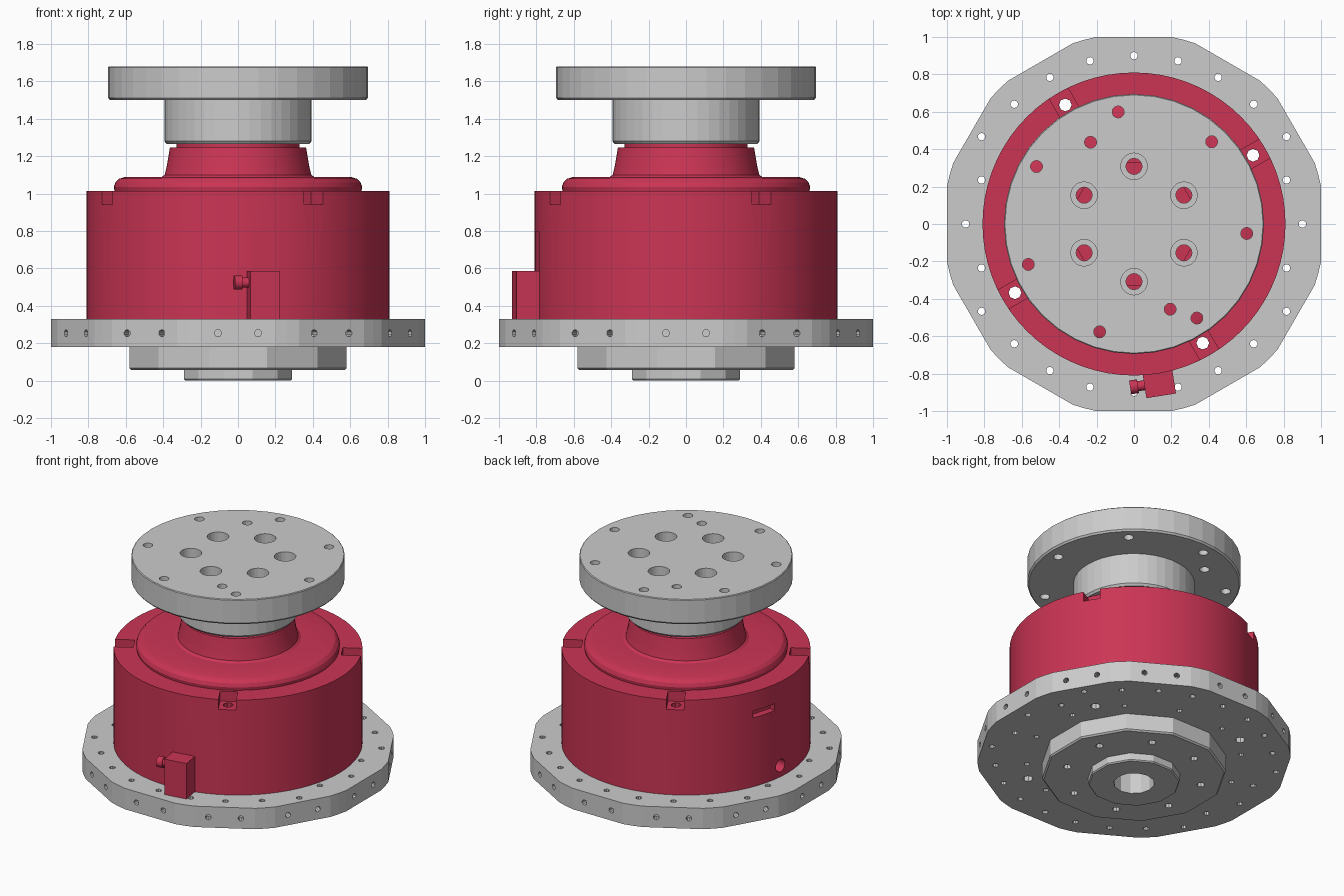
import bpy, bmesh, math
from mathutils import Matrix, Vector

if "Cube" in bpy.data.objects:
    bpy.data.objects.remove(bpy.data.objects["Cube"])

red = bpy.data.materials.new("red_paint")
red.diffuse_color = (0.60, 0.035, 0.09, 1)
red.use_nodes = True
red.node_tree.nodes["Principled BSDF"].inputs["Base Color"].default_value = red.diffuse_color


def polar(r, deg):
    a = math.radians(deg)
    return r * math.cos(a), r * math.sin(a)


def make(name, bm, mat=None):
    bmesh.ops.recalc_face_normals(bm, faces=bm.faces)
    me = bpy.data.meshes.new(name)
    bm.to_mesh(me)
    bm.free()
    ob = bpy.data.objects.new(name, me)
    bpy.context.collection.objects.link(ob)
    if mat:
        me.materials.append(mat)
    return ob


def stack(name, profile, angles, mat=None):
    """Solid of revolution: (radius, z) profile from bottom to top, swept over given angles."""
    bm = bmesh.new()
    rings = [[bm.verts.new((*polar(r, a), z)) for a in angles] for r, z in profile]
    n = len(angles)
    for lo, hi in zip(rings, rings[1:]):
        for i in range(n):
            j = (i + 1) % n
            bm.faces.new((lo[i], lo[j], hi[j], hi[i]))
    bm.faces.new(rings[0][::-1])
    bm.faces.new(rings[-1])
    return make(name, bm, mat)


def even(n, start=0):
    return [start + 360 * i / n for i in range(n)]


def rod(bm, p, q, r, n=12, r2=None):
    p, q = Vector(p), Vector(q)
    m = Matrix.Translation((p + q) / 2) @ (q - p).to_track_quat('Z', 'Y').to_matrix().to_4x4()
    bmesh.ops.create_cone(bm, cap_ends=True, segments=n, radius1=r,
                          radius2=r if r2 is None else r2, depth=(q - p).length, matrix=m)


def holes(bm, points, r, z0, z1, n=12):
    for x, y in points:
        rod(bm, (x, y, z0), (x, y, z1), r, n)


def block(bm, deg, r0, r1, width, z0, z1):
    """Box pointing outward at angle deg."""
    m = (Matrix.Rotation(math.radians(deg), 4, 'Z')
         @ Matrix.Translation(((r0 + r1) / 2, 0, (z0 + z1) / 2))
         @ Matrix.Diagonal((r1 - r0, width, z1 - z0, 1)))
    bmesh.ops.create_cube(bm, size=1, matrix=m)


def cut(ob, *builders):
    """Subtract each builder's geometry from ob."""
    for build in builders:
        bm = bmesh.new()
        build(bm)
        tool = make("cutter", bm)
        tool.hide_render = True
        mod = ob.modifiers.new("cut", 'BOOLEAN')
        mod.operation, mod.solver, mod.object = 'DIFFERENCE', 'EXACT', tool
        deps = bpy.context.evaluated_depsgraph_get()
        new = bpy.data.meshes.new_from_object(ob.evaluated_get(deps))
        ob.modifiers.clear()
        ob.data = new
        bpy.data.objects.remove(tool)


# twelve-sided mounting flange with turned corners
flange = stack("base_flange", [(1.02, 0.18), (1.02, 0.33)],
               [30 * k + d for k in range(12) for d in (-11.3, 11.3, 15)])
quarter = [(0, .9), (.235, .872), (.45, .784), (.64, .64), (.815, .467), (.815, .235), (.9, 0)]
rim_points = {(sx * x + 0.0, sy * y + 0.0) for x, y in quarter for sx in (1, -1) for sy in (1, -1)}
bolt_points = [polar(0.735, a) for a in even(4, 30)]


def side_holes(bm):
    for a in even(12):
        rot = Matrix.Rotation(math.radians(a), 3, 'Z')
        for t in (-0.107, 0.107):
            rod(bm, rot @ Vector((0.95, t, 0.253)), rot @ Vector((1.05, t, 0.253)), 0.019, 10)


def bore(bm):
    rod(bm, (0, 0, -0.1), (0, 0, 0.3), 0.133, 12)


cut(flange,
    lambda bm: holes(bm, sorted(rim_points), 0.02, 0.1, 0.4, 10),
    lambda bm: holes(bm, bolt_points, 0.034, 0.1, 0.4, 8),
    lambda bm: holes(bm, [polar(0.7, a) for a in even(12, 15)], 0.018, 0.1, 0.27, 8),
    side_holes, bore)

# stepped hub under the flange
c = 1 / math.cos(math.radians(15))
hub = stack("lower_hub", [(.57 * c, .056), (.58 * c, .066), (.58 * c, .18)], even(12, 15))
cut(hub, lambda bm: holes(bm, [polar(0.45, a) for a in even(8, 20)], 0.026, 0, 0.15, 8), bore)
boss = stack("center_boss", [(.283 * c, 0), (.29 * c, .008), (.29 * c, .056)], even(12, 15))
cut(boss, bore)

# red housing with rounded cover and tapered neck
housing = stack("housing", [
    (.81, .33), (.81, 1.013), (.66, 1.013), (.664, 1.035), (.655, 1.06), (.635, 1.079),
    (.605, 1.088), (.41, 1.088), (.392, 1.10), (.38, 1.15), (.364, 1.247),
    (.33, 1.247), (.33, 1.265)], even(72), red)


def notches(bm):
    for a in even(4, 30):
        block(bm, a, 0.68, 0.9, 0.115, 0.942, 1.1)


def ports(bm):
    block(bm, 164, 0.76, 0.9, 0.18, 0.825, 0.875)                       # slot
    rod(bm, (*polar(0.7, 174.5), 0.41), (*polar(0.9, 174.5), 0.41), 0.045, 16)
    block(bm, -80.5, 0.806, 0.9, 0.12, 0.35, 0.795)                     # flat for connector


cut(housing, notches,
    lambda bm: holes(bm, bolt_points, 0.034, 0.2, 1.1, 8), ports)

# connector box with side plug
bm = bmesh.new()
block(bm, -81, 0.78, 0.93, 0.16, 0.33, 0.585)
make("connector_box", bm, red)
bm = bmesh.new()
turn = Matrix.Rotation(math.radians(9), 3, 'Z')
for x0, x1, r in ((-0.07, -0.115, 0.027), (-0.115, -0.157, 0.037)):
    rod(bm, turn @ Vector((x0, -0.86, 0.524)), turn @ Vector((x1, -0.86, 0.524)), r, 16)
make("connector_plug", bm, red)

# output collar and disc
output = stack("output_disc", [
    (.382, 1.265), (.394, 1.28), (.394, 1.50), (.685, 1.50), (.695, 1.512),
    (.695, 1.675), (.69, 1.68)], even(40))
screw_points = [polar(0.308, a) for a in even(6, 30)]
cut(output,
    lambda bm: holes(bm, screw_points, 0.071, 1.42, 1.8, 20),
    lambda bm: holes(bm, screw_points, 0.043, 1.2, 1.5, 16),
    lambda bm: holes(bm, [polar(0.605, a) for a in even(7, -4.8)]
                     + [polar(0.495, 118), polar(0.495, -67)], 0.032, 1.4, 1.8, 14))

# smooth the round red parts, keep grey parts faceted
for ob in bpy.data.objects:
    ob.select_set(bool(ob.data.materials))
bpy.context.view_layer.objects.active = housing
bpy.ops.object.shade_smooth_by_angle(angle=math.radians(25))
